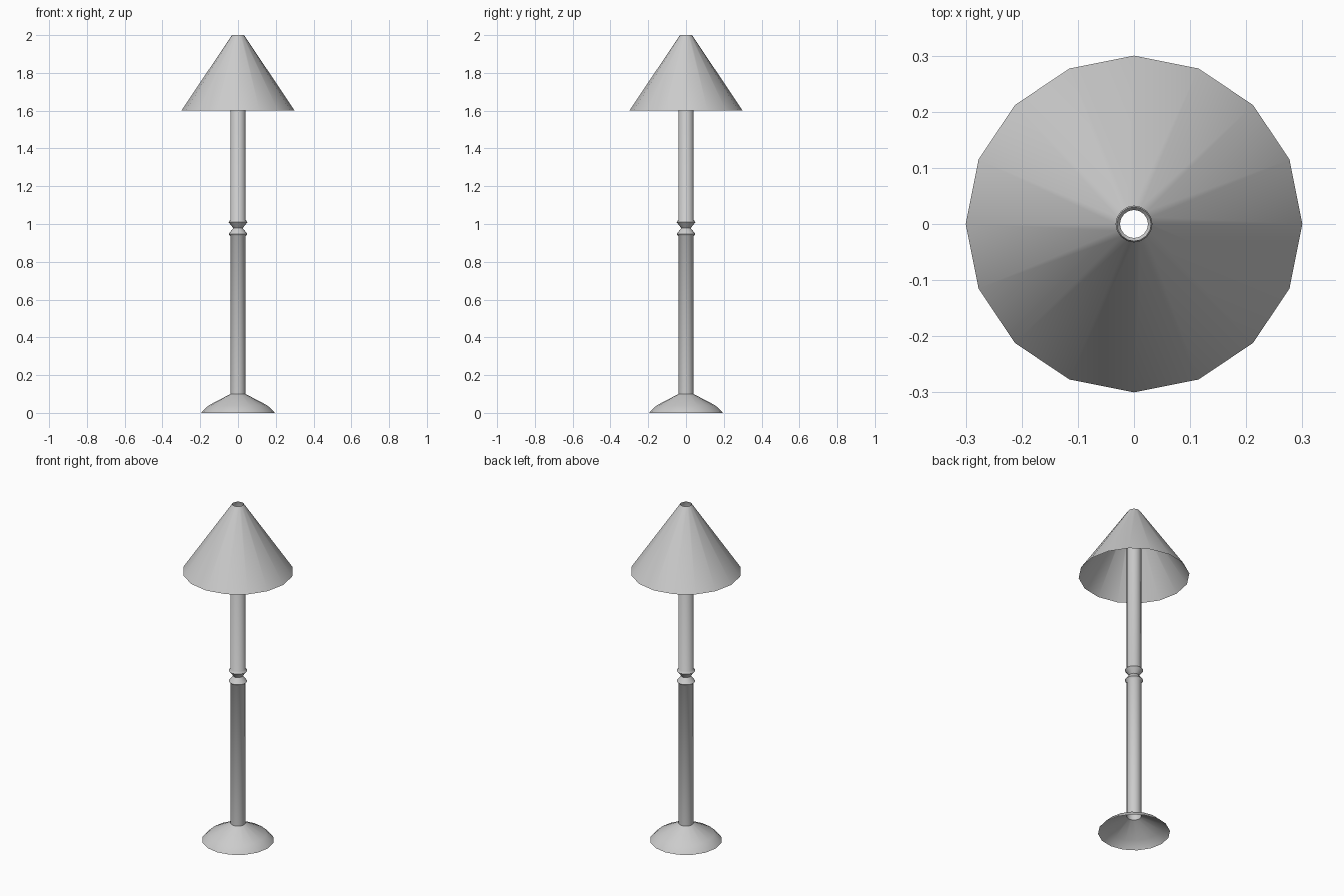
import bpy, math

if "Cube" in bpy.data.objects:
    bpy.data.objects.remove(bpy.data.objects["Cube"])

SIDES = 16

def lathe(name, profile):
    """Spin an open (radius, z) profile around the z axis."""
    verts = [(r * math.cos(2 * math.pi * i / SIDES),
              r * math.sin(2 * math.pi * i / SIDES), z)
             for r, z in profile for i in range(SIDES)]
    faces = []
    for k in range(len(profile) - 1):
        for i in range(SIDES):
            j = (i + 1) % SIDES
            a, b = k * SIDES, (k + 1) * SIDES
            faces.append((a + i, a + j, b + j, b + i))
    mesh = bpy.data.meshes.new(name)
    mesh.from_pydata(verts, [], faces)
    obj = bpy.data.objects.new(name, mesh)
    bpy.context.collection.objects.link(obj)
    bpy.ops.object.select_all(action='DESELECT')
    obj.select_set(True)
    bpy.context.view_layer.objects.active = obj
    bpy.ops.object.shade_smooth_by_angle(angle=math.radians(50))
    return obj

# flared foot, open underneath
lathe("base", [(0.195, 0), (0.19, 0.007), (0.155, 0.04), (0.04, 0.1)])

# hollow pole with a pinched double bead halfway up
lathe("pole", [(0.04, 0.1), (0.04, 0.935), (0.05, 0.947), (0.025, 0.978),
               (0.05, 1.01), (0.04, 1.022), (0.04, 1.97), (0.03, 2.0)])

# conical shade, open at both ends
lathe("shade", [(0.3, 1.6), (0.032, 2.0)])
